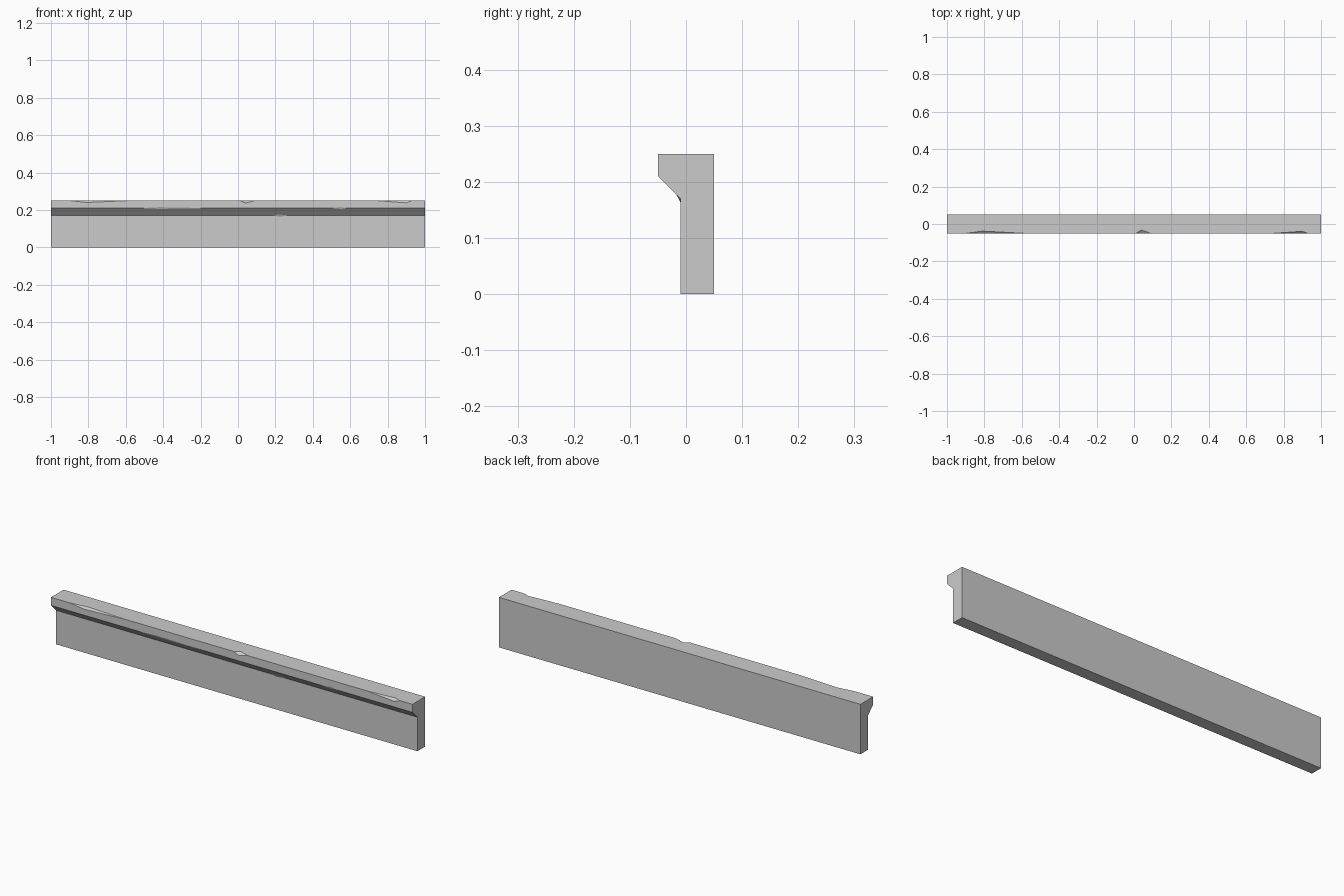
import bpy, bmesh
from mathutils import Vector

cube = bpy.data.objects.get("Cube")
if cube:
    bpy.data.objects.remove(cube, do_unlink=True)

# Cross-section (y, z) in order around the beam
PROFILE = [(0.05, 0), (0.05, 0.25), (-0.05, 0.25), (-0.05, 0.21), (-0.01, 0.17), (-0.01, 0)]

# Worn spots per profile corner: start x, deepest x, end x,
# wear along the face before the corner, wear along the face after it
CHIPS = {
    2: [(-0.9, -0.81, -0.58, 0.012, 0.01), (0.01, 0.04, 0.09, 0.018, 0.013),
        (0.74, 0.9, 0.93, 0.011, 0.012)],
    3: [(-0.52, -0.42, -0.15, 0.005, 0.006), (0.5, 0.55, 0.58, 0.006, 0.006)],
    4: [(0.19, 0.22, 0.27, 0.01, 0.006)],
}

stone = bpy.data.materials.new("stone grey")
stone.use_nodes = True
GREY = (0.6, 0.6, 0.6, 1)
stone.diffuse_color = GREY
stone.node_tree.nodes["Principled BSDF"].inputs["Base Color"].default_value = GREY

bm = bmesh.new()


def corner(i, x):
    y, z = PROFILE[i % len(PROFILE)]
    return Vector((x, y, z))


def edge_lines(i):
    """Broken edge at corner i, as seen from the face before and after it."""
    start, end = bm.verts.new(corner(i, -1)), bm.verts.new(corner(i, 1))
    before, after = [start], [start]
    for x0, xp, x1, d0, d1 in CHIPS.get(i, []):
        a, b = bm.verts.new(corner(i, x0)), bm.verts.new(corner(i, x1))
        p = corner(i, xp)
        to_prev = (corner(i - 1, xp) - p).normalized()
        to_next = (corner(i + 1, xp) - p).normalized()
        m, n = bm.verts.new(p + to_prev * d0), bm.verts.new(p + to_next * d1)
        before += [a, m, b]
        after += [a, n, b]
        bm.faces.new((a, m, n))
        bm.faces.new((b, n, m))
    return before + [end], after + [end]


# Long faces between neighbouring edges, then the two ends
lines = [edge_lines(i) for i in range(len(PROFILE))]
for i, (_, after) in enumerate(lines):
    before = lines[(i + 1) % len(lines)][0]
    bm.faces.new(after + before[::-1])
bm.faces.new([line[0][0] for line in lines])
bm.faces.new([line[0][-1] for line in lines])
bmesh.ops.recalc_face_normals(bm, faces=bm.faces)

mesh = bpy.data.meshes.new("chipped_ledge_beam")
bm.to_mesh(mesh)
bm.free()
mesh.materials.append(stone)
beam = bpy.data.objects.new("chipped_ledge_beam", mesh)
bpy.context.collection.objects.link(beam)
